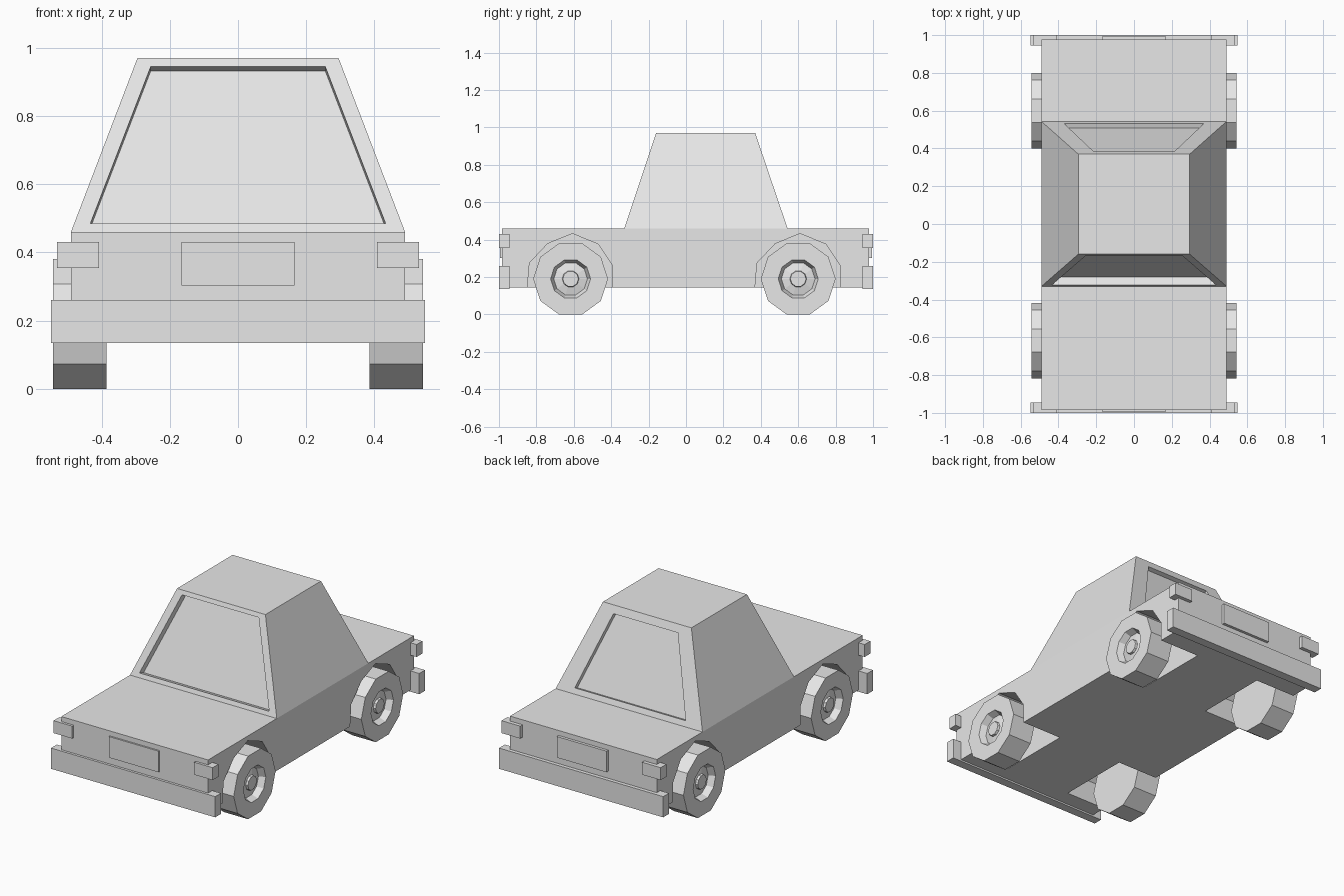
import bpy, bmesh, math
from mathutils import Vector

if "Cube" in bpy.data.objects:
    bpy.data.objects.remove(bpy.data.objects["Cube"])

grey = bpy.data.materials.new("plain_grey")
grey.diffuse_color = (0.8, 0.8, 0.8, 1)
grey.use_nodes = True
grey.node_tree.nodes["Principled BSDF"].inputs["Base Color"].default_value = grey.diffuse_color
WHEEL_Y = (-0.617, 0.6)


def finish(bm, name):
    bmesh.ops.recalc_face_normals(bm, faces=bm.faces[:])
    me = bpy.data.meshes.new(name)
    bm.to_mesh(me)
    bm.free()
    me.materials.append(grey)
    ob = bpy.data.objects.new(name, me)
    bpy.context.collection.objects.link(ob)
    return ob


def add_box(bm, x0, x1, y0, y1, z0, z1):
    vs = bmesh.ops.create_cube(bm, size=1)["verts"]
    for v in vs:
        v.co = Vector((x1 if v.co.x > 0 else x0,
                       y1 if v.co.y > 0 else y0,
                       z1 if v.co.z > 0 else z0))


def box(name, *dims):
    bm = bmesh.new()
    add_box(bm, *dims)
    return finish(bm, name)


def bridge(bm, a, b):
    n = len(a)
    for i in range(n):
        j = (i + 1) % n
        bm.faces.new((a[i], a[j], b[j], b[i]))


# Lower body with wheel arches cut through the sides and underside
body = box("body", -0.49, 0.49, -0.985, 0.978, 0.145, 0.46)
arch = [(-0.231, 0.05), (-0.231, 0.145), (-0.22, 0.275), (-0.123, 0.378),
        (0.01, 0.432), (0.148, 0.375), (0.224, 0.26), (0.224, 0.05)]
bm = bmesh.new()
for side in (-1, 1):
    for cy in WHEEL_Y:
        rings = [[bm.verts.new((side * x, cy + y, z)) for y, z in arch]
                 for x in (0.22, 0.6)]
        bridge(bm, *rings)
        for r in rings:
            bm.faces.new(r)
cutter = finish(bm, "arch_cutter")
cutter.hide_render = True
mod = body.modifiers.new("arches", 'BOOLEAN')
mod.operation = 'DIFFERENCE'
mod.solver = 'EXACT'
mod.object = cutter
bpy.context.view_layer.objects.active = body
bpy.ops.object.modifier_apply(modifier=mod.name)
bpy.data.objects.remove(cutter)

# Tapered cabin with recessed windscreen and rear window
Z0, Z1 = 0.46, 0.97
bm = bmesh.new()


def window(y0, y1, quad, outer, depth):
    """Frame, reveal and glass on a sloping end; quad = x, z low, x, z high."""
    xa, za, xb, zb = quad
    ya, yb = (y0 + (y1 - y0) * (z - Z0) / (Z1 - Z0) for z in (za, zb))
    inward = Vector((0, Z1 - Z0, -(y1 - y0))).normalized()
    if y1 < y0:
        inward = -inward
    pts = [Vector(p) for p in ((-xa, ya, za), (xa, ya, za), (xb, yb, zb), (-xb, yb, zb))]
    rim = [bm.verts.new(p) for p in pts]
    glass = [bm.verts.new(p + inward * depth) for p in pts]
    bridge(bm, outer, rim)
    bridge(bm, rim, glass)
    bm.faces.new(glass)


def end(y0, y1):
    return [bm.verts.new(p) for p in ((-0.49, y0, Z0), (0.49, y0, Z0),
                                      (0.295, y1, Z1), (-0.295, y1, Z1))]


front, rear = end(-0.33, -0.16), end(0.543, 0.37)
bridge(bm, front, rear)
window(-0.33, -0.16, (0.433, 0.485, 0.256, 0.945), front, 0.042)
window(0.543, 0.37, (0.37, 0.492, 0.215, 0.925), rear, 0.026)
finish(bm, "cabin")

# Bumpers, lamps and plates at both ends
for tag, s in (("front", -1), ("rear", 1)):
    ya, yb = sorted((s * 0.945, s * 1.0))
    box(tag + "_bumper", -0.548, 0.548, ya, yb, 0.135, 0.26)
    bm = bmesh.new()
    add_box(bm, 0.407, 0.531, ya, yb, 0.355, 0.43)
    add_box(bm, -0.531, -0.407, ya, yb, 0.355, 0.43)
    finish(bm, tag + "_lamps")
    ya, yb = sorted((s * 0.96, s * 0.995))
    box(tag + "_plate", -0.166, 0.166, ya, yb, 0.303, 0.43)

# Ten-sided wheels: flat inner face, dished rim and raised hub
profile = [(0.385, 0.2), (0.543, 0.2), (0.543, 0.107), (0.505, 0.09),
           (0.505, 0.09), (0.515, 0.045), (0.528, 0.042)]
profile.pop(4)
for tag, cy in zip(("front", "rear"), WHEEL_Y):
    for label, s in (("left", -1), ("right", 1)):
        bm = bmesh.new()
        rings = []
        for x, r in profile:
            angles = [math.radians(18 + 36 * (i + 0.5) - 18 + 54) for i in range(10)]
            rings.append([bm.verts.new((s * x, cy + r * math.cos(a),
                                        0.19 + r * math.sin(a))) for a in angles])
        for a, b in zip(rings, rings[1:]):
            bridge(bm, a, b)
        bm.faces.new(rings[0])
        bm.faces.new(rings[-1])
        finish(bm, f"{tag}_{label}_wheel")
